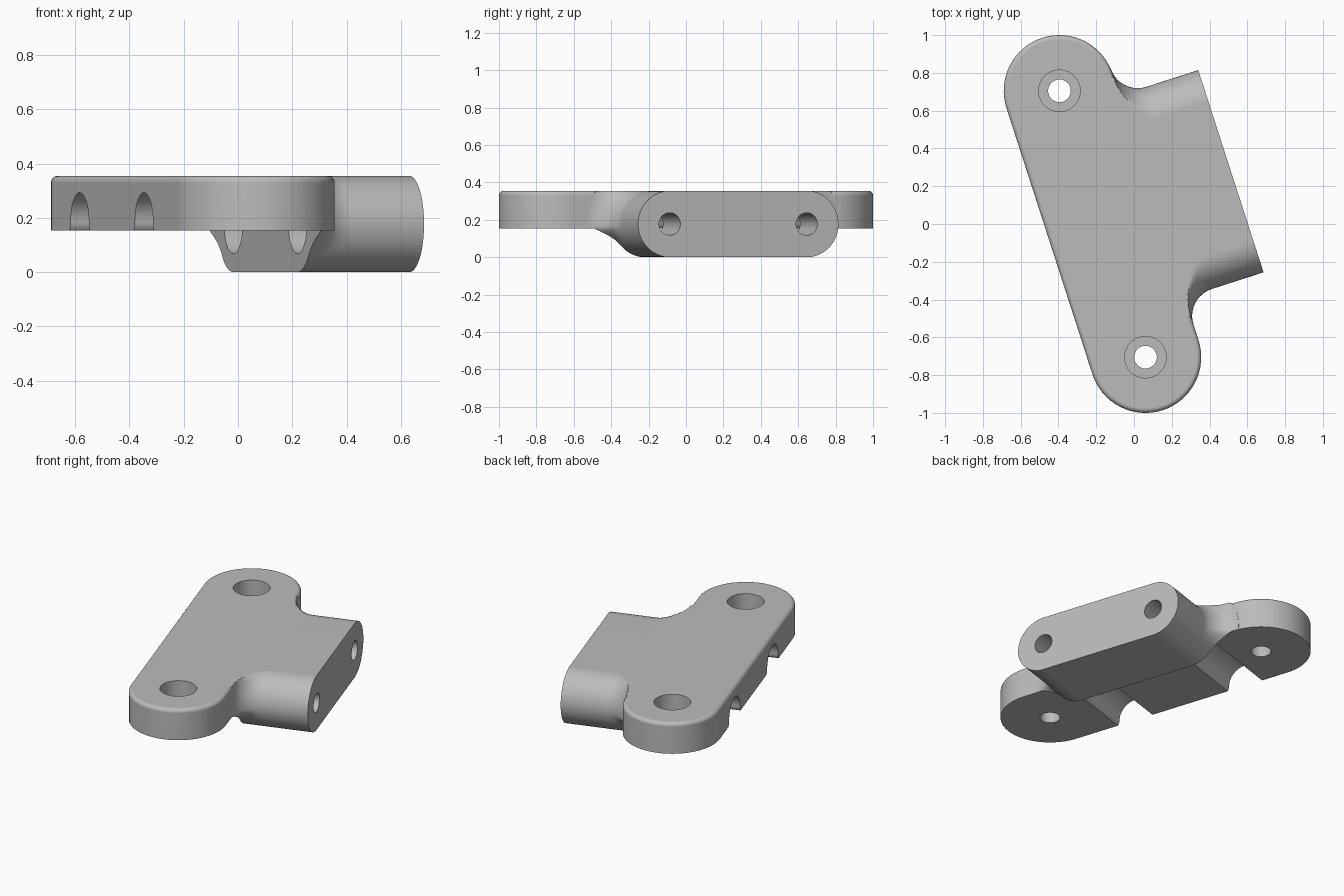
import bpy, bmesh
from math import sin, cos, pi, radians, sqrt
from mathutils import Matrix, Vector

if "Cube" in bpy.data.objects:
    bpy.data.objects.remove(bpy.data.objects["Cube"], do_unlink=True)

# Local frame: x across the plate towards the block, y along the plate
HALF, END_R = 0.741, 0.295               # bolt hole offset, plate end radius
BOTTOM, TOP = 0.153, 0.355               # plate underside and top
MID_Y, ARC_Y, ARC_R = 0.057, 0.385, TOP / 2   # block centre, its side arcs
FACE, OUT = 0.30, 0.733                  # block inner face and outer face
NECK_R = 0.15                            # concave corner radius
BORE, HEAD = 0.06, 0.11                  # bolt and bolt head radii

metal = bpy.data.materials.new("light_grey")
metal.use_nodes = True
grey = (0.5, 0.5, 0.5, 1)
metal.diffuse_color = grey
metal.node_tree.nodes["Principled BSDF"].inputs["Base Color"].default_value = grey


def loft(name, rings):
    """Closed solid skinned through rings of equal length."""
    bm = bmesh.new()
    rows = [[bm.verts.new(p) for p in ring] for ring in rings]
    n = len(rows[0])
    for a, b in zip(rows, rows[1:]):
        for i in range(n):
            j = (i + 1) % n
            bm.faces.new((a[i], a[j], b[j], b[i]))
    bm.faces.new(rows[0])
    bm.faces.new(rows[-1])
    bmesh.ops.recalc_face_normals(bm, faces=bm.faces)
    mesh = bpy.data.meshes.new(name)
    bm.to_mesh(mesh)
    bm.free()
    obj = bpy.data.objects.new(name, mesh)
    bpy.context.collection.objects.link(obj)
    mesh.materials.append(metal)
    return obj


def arc(cx, cy, r, start, end, n=32):
    return [(cx + r * cos(start + (end - start) * i / n),
             cy + r * sin(start + (end - start) * i / n)) for i in range(n + 1)]


def along_x(name, outline, x0, x1):
    return loft(name, [[(x, y, z) for y, z in outline] for x in (x0, x1)])


def along_z(name, outline, z0, z1):
    return loft(name, [[(x, y, z) for x, y in outline] for z in (z0, z1)])


def combine(obj, other, operation):
    mod = obj.modifiers.new("combine", 'BOOLEAN')
    mod.operation, mod.solver, mod.object = operation, 'EXACT', other
    bpy.context.view_layer.objects.active = obj
    bpy.ops.object.modifier_apply(modifier=mod.name)
    bpy.data.objects.remove(other, do_unlink=True)


def circle(cx, cy, r):
    return arc(cx, cy, r, 0, 2 * pi, 48)[:-1]


# Plate with round ends and a softened top rim
outline = arc(0, HALF, END_R, 0, pi) + arc(0, -HALF, END_R, pi, 2 * pi)
bracket = along_z("mounting_bracket", outline, BOTTOM, TOP)
bm = bmesh.new()
bm.from_mesh(bracket.data)
rim = [e for e in bm.edges if all(v.co.z > TOP - 0.001 for v in e.verts)]
bmesh.ops.bevel(bm, geom=rim, offset=0.025, segments=4, profile=0.5, affect='EDGES')
bm.to_mesh(bracket.data)
bm.free()


# Block with round sides, flaring into the plate
def block_ring(x, flare):
    ring = []
    for side, start in ((1, -pi / 2), (-1, pi / 2)):
        for c, s in arc(0, 0, 1, start, start + pi, 40):
            if s >= 0:
                y, z = c * (ARC_R + flare), min(ARC_R + s * (ARC_R + flare), TOP)
            else:
                z = ARC_R + s * ARC_R
                weight = min(max((z - 0.06) / (BOTTOM - 0.06), 0), 1) ** 2
                y = c * (ARC_R + flare * weight)
            ring.append((x, MID_Y + side * ARC_Y + y, z))
    return ring


neck_end = END_R + NECK_R
rings = [block_ring(0.1, NECK_R)]
for i in range(13):
    t = i / 12 * pi / 2
    rings.append(block_ring(neck_end - NECK_R * cos(t), NECK_R * (1 - sin(t))))
rings.append(block_ring(OUT, 0))
block = loft("block", rings)
below = [(-1, -0.1), (1, -0.1), (1, BOTTOM), (-1, BOTTOM)]
combine(block, along_x("underside_cutter", below, 0, FACE), 'DIFFERENCE')
combine(bracket, block, 'UNION')

# Vertical bolt holes with sunk heads
for side in (-1, 1):
    y = side * HALF
    combine(bracket, along_z("bolt_cutter", circle(0, y, BORE), 0, 1), 'DIFFERENCE')
    combine(bracket, along_z("head_cutter", circle(0, y, HEAD), TOP - 0.11, 1), 'DIFFERENCE')

# Horizontal bolt holes, sunk heads and flared channels under the plate
for side in (-1, 1):
    y = MID_Y + side * ARC_Y
    lip = 0.045
    spring = BOTTOM + lip
    channel = arc(y, spring - 0.015, HEAD, 0, pi)
    channel += arc(y - HEAD - lip, spring - 0.015, lip, 0, -pi / 2, 8)
    channel += arc(y + HEAD + lip, spring - 0.015, lip, -pi / 2, -pi, 8)[:-1]
    combine(bracket, along_x("channel_cutter", channel, -0.5, FACE), 'DIFFERENCE')
    combine(bracket, along_x("head_cutter", circle(y, ARC_R, HEAD), FACE - 0.05, 0.43), 'DIFFERENCE')
    combine(bracket, along_x("bolt_cutter", circle(y, ARC_R, BORE), 0.35, 1), 'DIFFERENCE')

# Turn into place and shade
bracket.data.transform(Matrix.Translation((-0.167, 0, 0)) @ Matrix.Rotation(radians(17.9), 4, 'Z'))
bpy.ops.object.select_all(action='DESELECT')
bracket.select_set(True)
bpy.context.view_layer.objects.active = bracket
bpy.ops.object.shade_smooth_by_angle(angle=radians(30))
weighted = bracket.modifiers.new("even_shading", 'WEIGHTED_NORMAL')
weighted.keep_sharp = True
